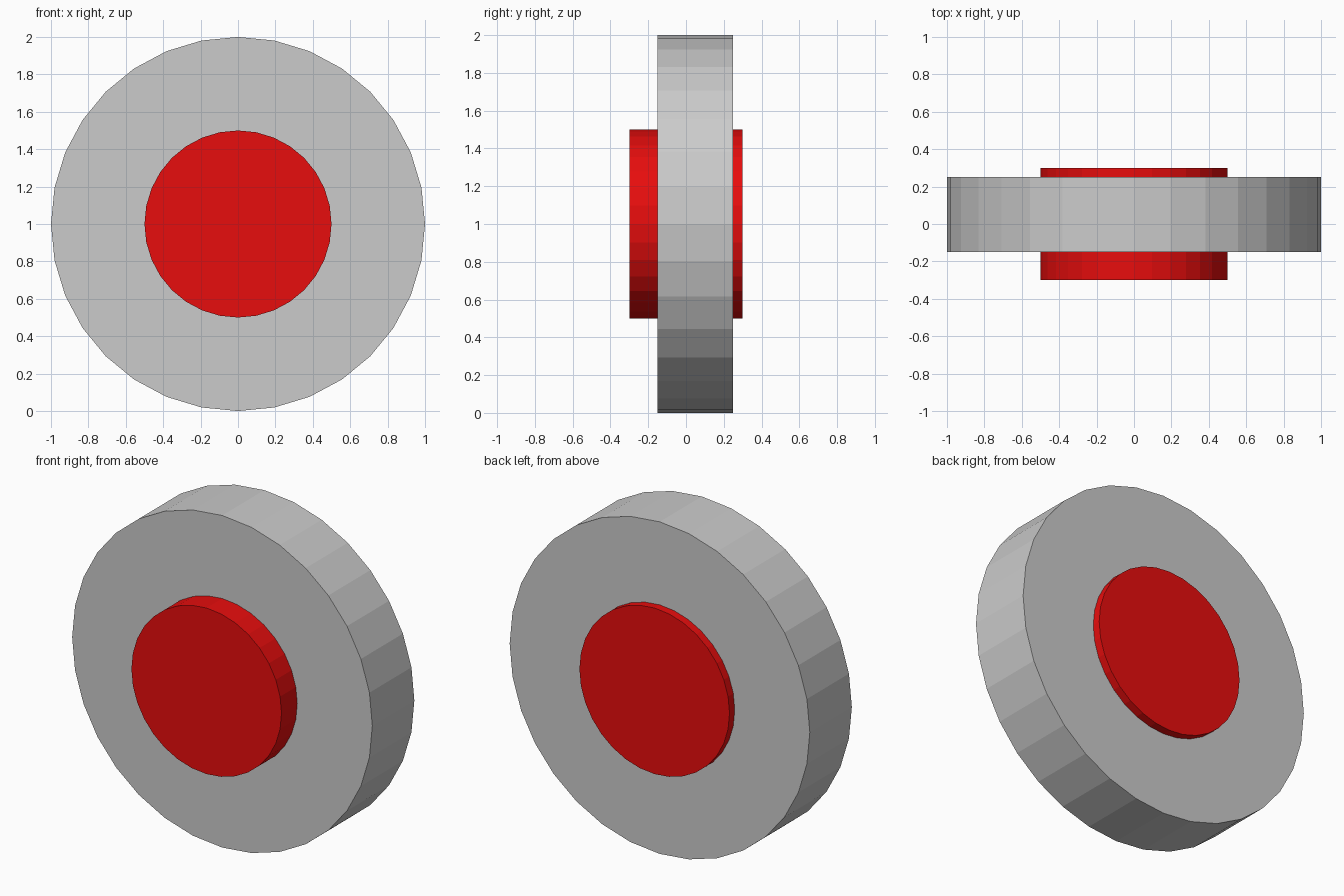
import bpy
import math

if "Cube" in bpy.data.objects:
    bpy.data.objects.remove(bpy.data.objects["Cube"])


def disc(name, radius, y_front, y_back):
    # 32-sided flat-shaded cylinder lying along y
    bpy.ops.mesh.primitive_cylinder_add(
        vertices=32, radius=radius, depth=y_back - y_front,
        location=(0, (y_front + y_back) / 2, 1),
        rotation=(math.pi / 2, 0, 0))
    obj = bpy.context.object
    obj.name = name
    return obj


# Wide grey wheel body
disc("wheel", 1.0, -0.15, 0.25)

# Red hub, sticking out further at the front
hub = disc("hub", 0.5, -0.3, 0.3)
red = bpy.data.materials.new("red")
red.diffuse_color = (0.8, 0.004, 0.004, 1)
red.use_nodes = True
red.node_tree.nodes["Principled BSDF"].inputs["Base Color"].default_value = red.diffuse_color
hub.data.materials.append(red)
